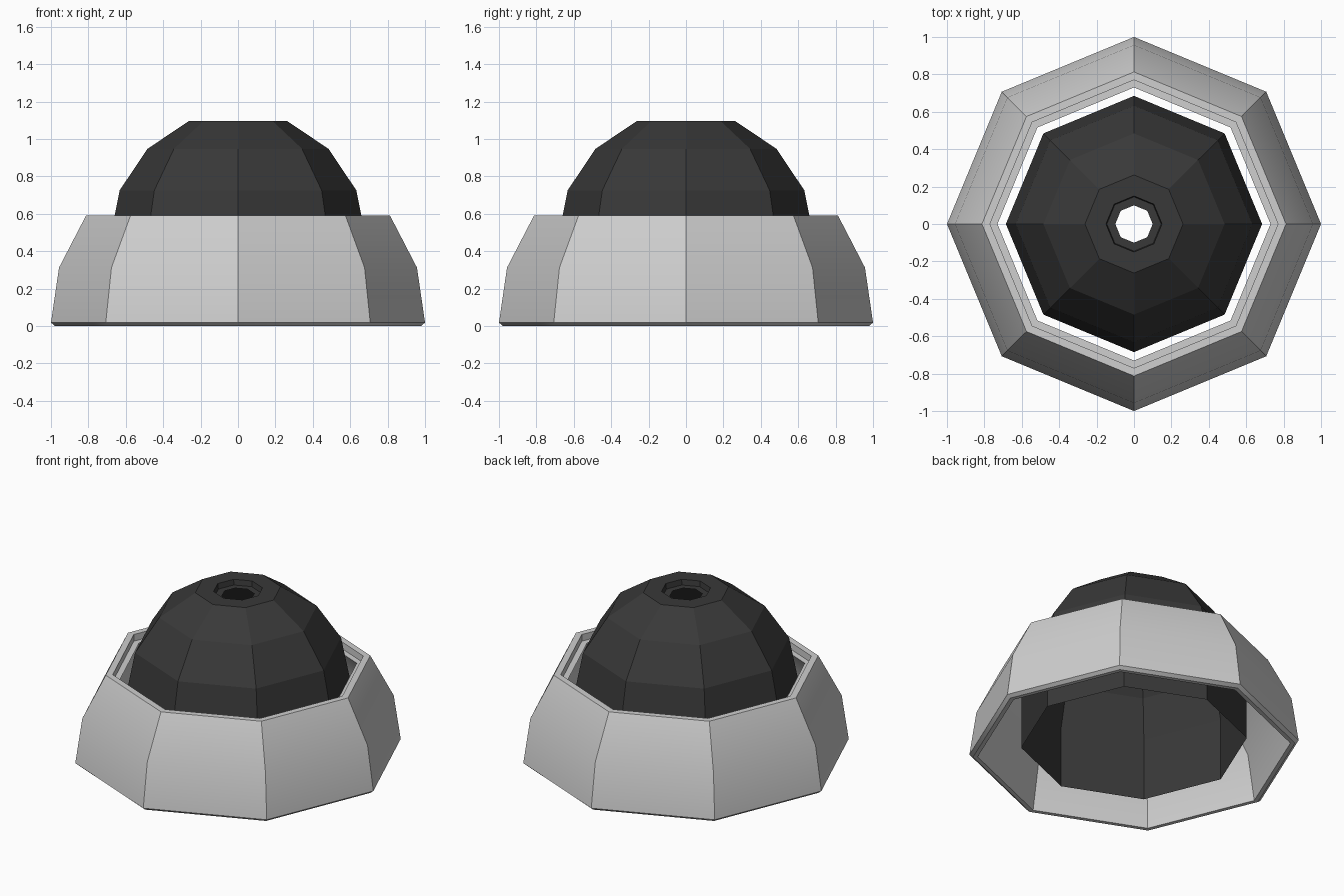
import bpy, bmesh, math

if "Cube" in bpy.data.objects:
    bpy.data.objects.remove(bpy.data.objects["Cube"])


def material(name, v):
    m = bpy.data.materials.new(name)
    m.diffuse_color = (v, v, v, 1)
    m.use_nodes = True
    m.node_tree.nodes["Principled BSDF"].inputs["Base Color"].default_value = m.diffuse_color
    return m


def lathe(name, profile, mat, sides=8, closed=False):
    """Revolve an (r, z) profile into an eight-sided shell."""
    bm = bmesh.new()
    rings = []
    for r, z in profile:
        rings.append([bm.verts.new((r * math.cos(2 * math.pi * i / sides),
                                    r * math.sin(2 * math.pi * i / sides), z))
                      for i in range(sides)])
    if closed:
        rings.append(rings[0])
    for a, b in zip(rings, rings[1:]):
        for i in range(sides):
            j = (i + 1) % sides
            bm.faces.new((a[i], a[j], b[j], b[i]))
    me = bpy.data.meshes.new(name)
    bm.to_mesh(me)
    bm.free()
    me.materials.append(mat)
    ob = bpy.data.objects.new(name, me)
    bpy.context.collection.objects.link(ob)
    return ob


light = material("light_grey", 0.62)
dark = material("dark_grey", 0.04)

# Outer shell: bevelled foot, curved wall, stepped rim, inner wall
shell = lathe("outer_shell", [(0.978, 0), (1.0, 0.018), (0.957, 0.312), (0.813, 0.59),
                              (0.77, 0.59), (0.77, 0.545), (0.73, 0.545),
                              (0.90, 0.30), (0.95, 0)], light, closed=True)
bpy.context.view_layer.objects.active = shell
shell.select_set(True)
bpy.ops.object.shade_smooth_by_angle(angle=math.radians(30))

# Inner dome: straight skirt, spherical cap, recessed open hole on top
R, zc = 0.685, 0.463
cap = [(R * math.cos(math.radians(a)), zc + R * math.sin(math.radians(a)))
       for a in (0, 22.5, 45, 67.5)]
lathe("inner_dome", [(R, 0.05)] + cap + [(0.15, 1.096), (0.145, 1.06), (0.10, 1.06)], dark)
